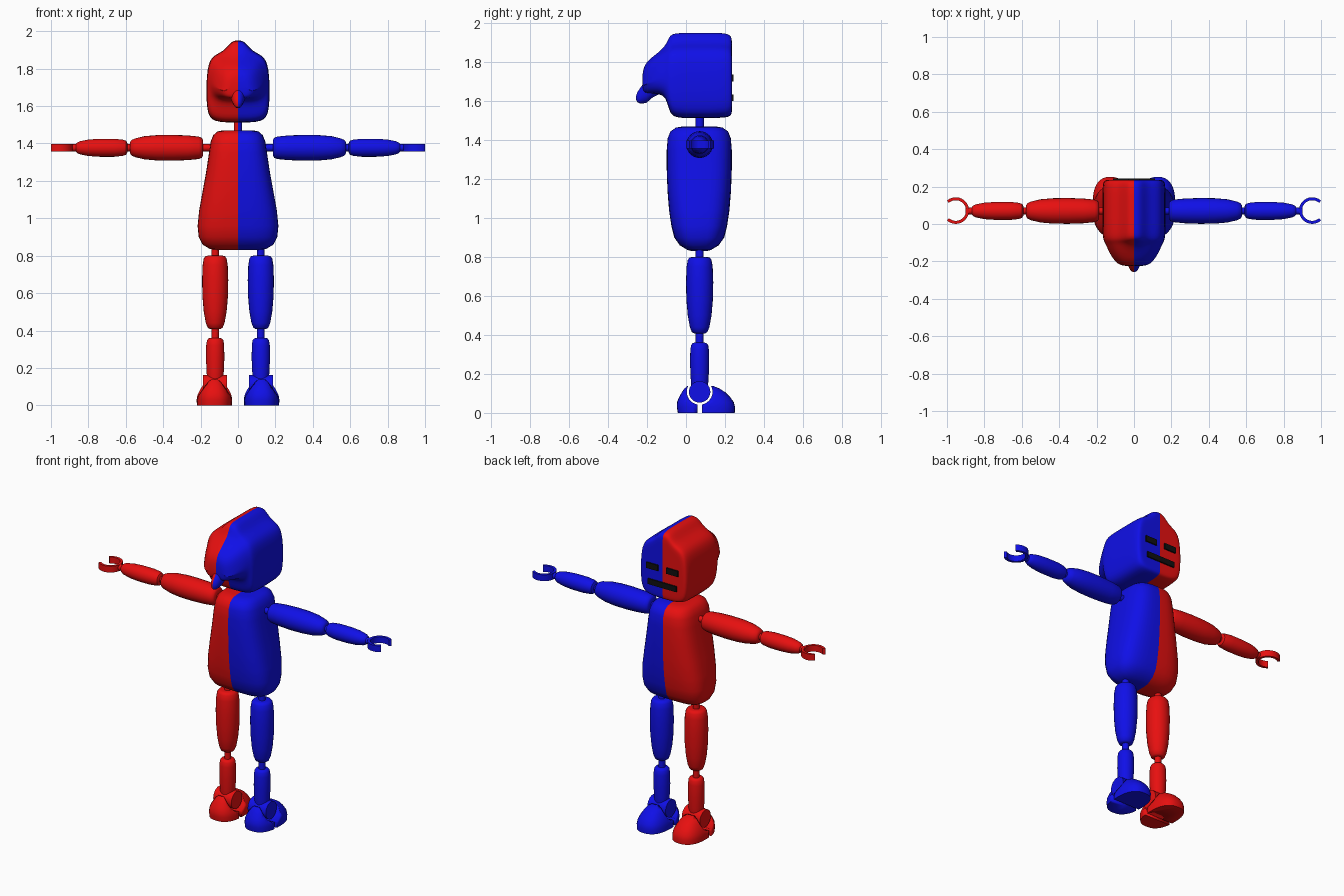
import bpy, bmesh, math

if "Cube" in bpy.data.objects:
    bpy.data.objects.remove(bpy.data.objects["Cube"])

AXIS_Y = 0.07          # front-to-back centre of body and limbs
ARM_Z, LEG_X = 1.377, 0.122


def material(name, rgb):
    m = bpy.data.materials.new(name)
    m.diffuse_color = (*rgb, 1)
    m.use_nodes = True
    m.node_tree.nodes["Principled BSDF"].inputs["Base Color"].default_value = m.diffuse_color
    return m


RED = material("red", (0.8, 0.005, 0.005))
BLUE = material("blue", (0.005, 0.005, 0.8))
BLACK = material("black", (0.005, 0.005, 0.005))


def loft(name, rings, mats=None, subsurf=0, angle=40):
    """Skin closed rings; caps are split in two so a centre seam stays clean.
    Without a given material, left faces are red and right faces blue."""
    bm = bmesh.new()
    vs = [[bm.verts.new(p) for p in r] for r in rings]
    n = len(rings[0])
    for a, b in zip(vs, vs[1:]):
        for i in range(n):
            j = (i + 1) % n
            bm.faces.new((a[i], a[j], b[j], b[i]))
    for r in (vs[0], vs[-1]):
        bm.faces.new(r[:n // 2 + 1])
        bm.faces.new(r[n // 2:] + r[:1])
    bmesh.ops.recalc_face_normals(bm, faces=bm.faces)
    if mats is None:
        for f in bm.faces:
            f.material_index = int(f.calc_center_median().x > 0)
    me = bpy.data.meshes.new(name)
    bm.to_mesh(me)
    bm.free()
    for m in mats or (RED, BLUE):
        me.materials.append(m)
    ob = bpy.data.objects.new(name, me)
    bpy.context.collection.objects.link(ob)
    bpy.ops.object.select_all(action='DESELECT')
    ob.select_set(True)
    bpy.context.view_layer.objects.active = ob
    if subsurf:
        bpy.ops.object.shade_smooth()
        mod = ob.modifiers.new("smooth", 'SUBSURF')
        mod.levels = mod.render_levels = subsurf
    else:
        bpy.ops.object.shade_smooth_by_angle(angle=math.radians(angle))
    return ob


def oval(a, b, power=2.0, n=32):
    """Superellipse outline, starting on the second axis."""
    pts = []
    for i in range(n):
        t = 2 * math.pi * i / n
        s, c = math.sin(t), math.cos(t)
        if i in (0, n // 2):
            s = 0.0
        pts.append((a * math.copysign(abs(s) ** (2 / power), s),
                    b * math.copysign(abs(c) ** (2 / power), c)))
    return pts


def limb_x(name, s, profile, mat):
    return loft(name, [[(s * x, AXIS_Y + u, ARM_Z + v) for u, v in oval(r, r, n=24)]
                       for x, r in profile], [mat])


def limb_z(name, cx, profile, mat=None):
    return loft(name, [[(cx + u, AXIS_Y + v, z) for u, v in oval(r, r, n=24)]
                       for z, r in profile], mat and [mat])


def box(name, x0, x1, y0, y1, z0, z1, mat):
    return loft(name, [[(x, y0, z0), (x, y1, z0), (x, y1, z1), (x, y0, z1)]
                       for x in (x0, x1)], [mat])


# Torso: height, half width, half depth
torso = [(0.83, 0.10, 0.035), (0.836, 0.15, 0.06), (0.86, 0.19, 0.10), (0.90, 0.21, 0.128),
         (0.96, 0.216, 0.143), (1.04, 0.208, 0.155), (1.14, 0.190, 0.163), (1.25, 0.170, 0.167),
         (1.35, 0.155, 0.167), (1.41, 0.146, 0.162), (1.445, 0.132, 0.148),
         (1.464, 0.11, 0.12), (1.47, 0.08, 0.085)]
loft("torso", [[(u, AXIS_Y - 0.002 + v, z) for u, v in oval(a, b, 3.2, 40)]
               for z, a, b in torso])
limb_z("neck", 0, [(1.44, 0.022), (1.56, 0.022)])


# Head: depth, half width, bottom, shoulder height, crest height
def head_ring(y, w, zb, zs, zt):
    k = w / 0.168
    half = [(0, zb), (w * 0.8, zb), (w, zb + 0.055), (w, zs - 0.09), (w * 0.86, zs),
            (0.075 * k, zs + 0.022), (0.036 * k, zt), (0, zt + 0.004)]
    return [(x, y, z) for x, z in half + [(-x, z) for x, z in half[-2:0:-1]]]


head = [(0.236, 0.13, 1.565, 1.82, 1.885), (0.236, 0.158, 1.53, 1.855, 1.925),
        (0.215, 0.170, 1.515, 1.868, 1.948), (0.10, 0.170, 1.512, 1.868, 1.948),
        (-0.04, 0.170, 1.512, 1.868, 1.948), (-0.085, 0.166, 1.53, 1.860, 1.940),
        (-0.10, 0.155, 1.625, 1.845, 1.885), (-0.15, 0.135, 1.64, 1.815, 1.840),
        (-0.205, 0.100, 1.64, 1.77, 1.800), (-0.225, 0.065, 1.65, 1.73, 1.750)]
loft("head", [head_ring(*h) for h in head], subsurf=2)

# Drooping hook behind the head: depth, height, half width, half height
hook = [(-0.13, 1.69, 0.05, 0.05), (-0.17, 1.675, 0.045, 0.055), (-0.205, 1.65, 0.036, 0.06),
        (-0.235, 1.628, 0.026, 0.04), (-0.25, 1.62, 0.017, 0.026), (-0.256, 1.618, 0.006, 0.01)]
loft("rear_hook", [[(u, y, z + v) for u, v in oval(a, b, n=16)] for y, z, a, b in hook])

# Face slots
for s, side in ((-1, "left"), (1, "right")):
    box(side + "_eye", s * 0.03, s * 0.112, 0.235, 0.2445, 1.70, 1.737, BLACK)
box("mouth", -0.10, 0.10, 0.235, 0.2445, 1.60, 1.635, BLACK)

# Cutters for the ankle socket and the slot under it
ANKLE_Z = 0.108
socket = loft("socket_cutter", [[(x, AXIS_Y + u, ANKLE_Z + v) for u, v in oval(0.066, 0.066)]
                                for x in (-0.4, 0.4)], [RED])
slot = box("slot_cutter", -0.41, 0.41, AXIS_Y - 0.011, AXIS_Y + 0.011, -0.05, 0.1, RED)
for c in (socket, slot):
    c.hide_render = True
    c.hide_viewport = True

for s, side, mat in ((-1, "left", RED), (1, "right", BLUE)):
    # Arm
    limb_x(side + "_arm_rod", s, [(0.13, 0.019), (0.90, 0.019)], mat)
    limb_x(side + "_upper_arm", s, [(0.187, 0.042), (0.193, 0.053), (0.21, 0.060), (0.27, 0.066),
                                    (0.35, 0.069), (0.43, 0.068), (0.50, 0.062), (0.55, 0.050),
                                    (0.57, 0.041), (0.578, 0.028)], mat)
    limb_x(side + "_forearm", s, [(0.592, 0.026), (0.598, 0.037), (0.615, 0.043), (0.66, 0.048),
                                  (0.74, 0.048), (0.80, 0.044), (0.845, 0.035), (0.86, 0.028),
                                  (0.867, 0.02)], mat)
    # Open claw hand
    rings = []
    for i in range(29):
        t = math.radians(48 + 264 * i / 28)
        rings.append([(s * (0.953 + r * math.cos(t)), AXIS_Y + 0.002 + r * math.sin(t), ARM_Z + h)
                      for r, h in ((0.055, -0.02), (0.071, -0.02), (0.071, 0.02), (0.055, 0.02))])
    loft(side + "_hand", rings, [mat])

    # Leg
    cx = s * LEG_X
    limb_z(side + "_leg_rod", cx, [(0.10, 0.02), (0.88, 0.02)], mat)
    limb_z(side + "_thigh", cx, [(0.408, 0.028), (0.415, 0.040), (0.44, 0.050), (0.50, 0.061),
                                 (0.58, 0.068), (0.67, 0.070), (0.75, 0.067), (0.785, 0.061),
                                 (0.797, 0.052), (0.80, 0.04)], mat)
    limb_z(side + "_shin", cx, [(0.12, 0.040), (0.14, 0.043), (0.18, 0.046), (0.25, 0.049),
                                (0.32, 0.048), (0.347, 0.044), (0.357, 0.037), (0.36, 0.028)], mat)
    # Ankle joint
    loft(side + "_ankle", [[(cx + d, AXIS_Y + u, ANKLE_Z + v) for u, v in oval(0.055, 0.055)]
                           for d in (-0.064, 0.064)], [mat])
    # Foot dome: height, half width, heel, toe
    foot = [(0.005, 0.094, -0.042, 0.250), (0.03, 0.095, -0.047, 0.252),
            (0.055, 0.091, -0.046, 0.245), (0.08, 0.080, -0.036, 0.228),
            (0.105, 0.066, -0.022, 0.203), (0.125, 0.052, -0.008, 0.172),
            (0.138, 0.036, 0.006, 0.140)]
    foot[0] = (0.0,) + foot[0][1:]
    ob = loft(side + "_foot", [[(s * 0.126 + u, (h + t) / 2 + v, z)
                                for u, v in oval(a, (t - h) / 2, 2.5)]
                               for z, a, h, t in foot], [mat])
    for c in (socket, slot):
        mod = ob.modifiers.new("cut", 'BOOLEAN')
        mod.operation, mod.object, mod.solver = 'DIFFERENCE', c, 'EXACT'
